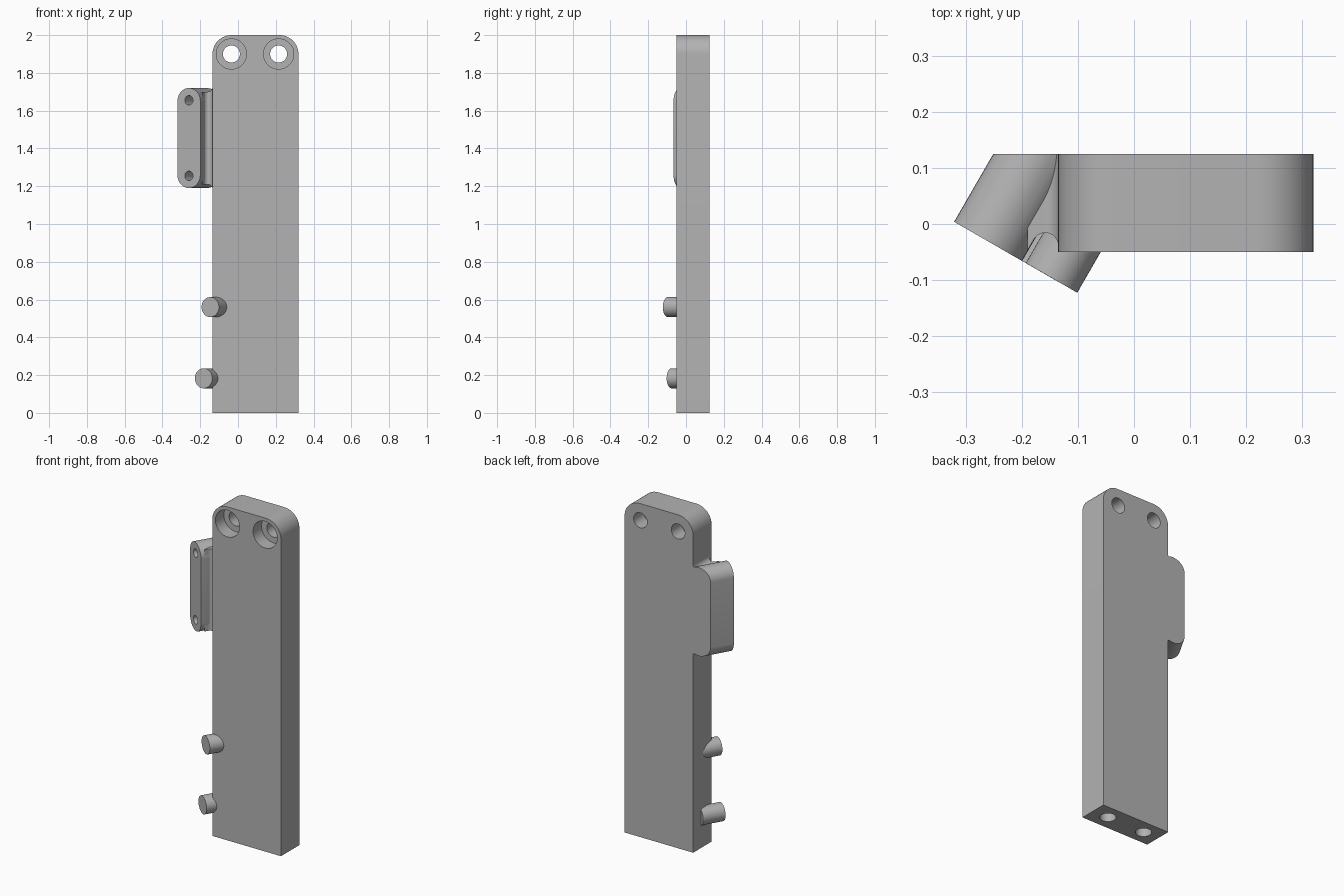
import bpy
import bmesh
from math import sin, cos, pi, radians
from mathutils import Matrix, Vector

cube = bpy.data.objects.get("Cube")
if cube:
    bpy.data.objects.remove(cube, do_unlink=True)

grey = bpy.data.materials.new("plain grey")
grey.use_nodes = True
GREY = (0.45, 0.45, 0.45, 1)
grey.diffuse_color = GREY
grey.node_tree.nodes["Principled BSDF"].inputs["Base Color"].default_value = GREY

X0, X1, Y0, Y1 = -0.135, 0.32, -0.05, 0.125    # plate limits
TILT = radians(30)                             # turn of the side mount and pegs
AXIS = Vector((sin(TILT), cos(TILT), 0))
TURN = Matrix.Rotation(-TILT, 4, 'Z')


def arc(cx, cy, r, start, end, n=12):
    """Points on an arc, angles in degrees."""
    angles = [radians(start + (end - start) * i / n) for i in range(n + 1)]
    return [(cx + r * cos(a), cy + r * sin(a)) for a in angles]


def prism(name, points, vector, place, cuts=()):
    """Extrude a profile; each cut removes everything past a plane."""
    bm = bmesh.new()
    face = bm.faces.new([bm.verts.new(place(u, v)) for u, v in points])
    top = bmesh.ops.extrude_face_region(bm, geom=[face])["geom"]
    bmesh.ops.translate(bm, vec=vector, verts=[g for g in top if isinstance(g, bmesh.types.BMVert)])
    for co, normal in cuts:
        geom = bm.verts[:] + bm.edges[:] + bm.faces[:]
        bmesh.ops.bisect_plane(bm, geom=geom, plane_co=co, plane_no=normal, clear_outer=True)
        bmesh.ops.holes_fill(bm, edges=[e for e in bm.edges if e.is_boundary])
    bmesh.ops.recalc_face_normals(bm, faces=bm.faces)
    mesh = bpy.data.meshes.new(name)
    bm.to_mesh(mesh)
    bm.free()
    mesh.materials.append(grey)
    obj = bpy.data.objects.new(name, mesh)
    bpy.context.collection.objects.link(obj)
    return obj


def rod(name, start, axis, r, length):
    """Cylinder running from start along axis."""
    turn = Vector((0, 0, 1)).rotation_difference(axis).to_matrix()
    return prism(name, arc(0, 0, r, 0, 352.5, 47), Vector(axis) * length,
                 lambda u, v: Vector(start) + turn @ Vector((u, v, 0)))


def carve(obj, cutters):
    for c in cutters:
        c.hide_render = True
        c.hide_set(True)
        mod = obj.modifiers.new(c.name, 'BOOLEAN')
        mod.operation = 'DIFFERENCE'
        mod.solver = 'EXACT'
        mod.object = c


def smooth(obj):
    bpy.ops.object.select_all(action='DESELECT')
    obj.select_set(True)
    bpy.context.view_layer.objects.active = obj
    bpy.ops.object.shade_smooth_by_angle(angle=radians(30))


# Main plate with two rounded top corners
R = 0.1
outline = [(X0, 0), (X1, 0)] + arc(X1 - R, 2 - R, R, 0, 90) + arc(X0 + R, 2 - R, R, 90, 180)
plate = prism("main_plate", outline, (0, Y1 - Y0, 0), lambda u, v: (u, Y0, v))

# Counterbored screw holes at the top, blind holes in the base
back = Vector((0, 1, 0))
up = Vector((0, 0, 1))
holes = []
for x in (X0 + R, X1 - R - 0.005):
    holes.append(rod("counterbore_cutter", (x, Y0 - 0.05, 1.9), back, 0.08, 0.13))
    holes.append(rod("screw_hole_cutter", (x, Y0 - 0.06, 1.9), back, 0.045, 0.4))
    holes.append(rod("base_hole_cutter", (x, 0.0375, -0.05), up, 0.044, 0.35))
carve(plate, holes)

# Slanted side mount, cut flush with the back and side of the plate
W, LOW, HIGH = 0.07, 1.19, 1.72
face_mid = Vector((-0.26, -0.031, 0))
slot = arc(0, HIGH - W, W, 0, 180, 20) + arc(0, LOW + W, W, 180, 360, 20)
mount = prism("side_mount", slot, AXIS * 0.4,
              lambda u, v: face_mid + TURN @ Vector((u, 0, v)),
              [((0, Y1, 0), (0, 1, 0)), ((X0, 0, 0), (1, 0, 0))])
carve(mount, [rod("mount_hole_cutter", face_mid - AXIS * 0.03 + up * z, AXIS, 0.025, 0.13)
              for z in (1.255, 1.655)])

# Web between mount and plate, flared at its ends and grooved at the front
F = 0.025
flare = arc(X0 - F, HIGH - 0.02 + F, F, 270, 360, 8)
web_side = [(-0.19, HIGH - 0.02)] + flare
web_side += [(x, HIGH + LOW - z) for x, z in reversed(web_side)]
web = prism("mount_web", web_side, (0, Y1 + 0.06, 0), lambda u, v: (u, -0.06, v))
groove = [(-0.223, -0.105), (-0.1, -0.105), (-0.1, -0.039), (X0, -0.039)]
groove += arc(X0 - 0.0233, -0.039, 0.0233, 8, 150)
carve(web, [prism("groove_cutter", groove, (0, 0, 1), lambda u, v: (u, v, 1))])

# Slanted pegs, level with the mount face
pegs = [rod(name, (x, y, z), AXIS, 0.053, 0.134)
        for name, x, y, z in (("upper_peg", -0.147, -0.096, 0.56), ("lower_peg", -0.182, -0.076, 0.183))]

for part in [plate, mount, web] + pegs:
    smooth(part)
